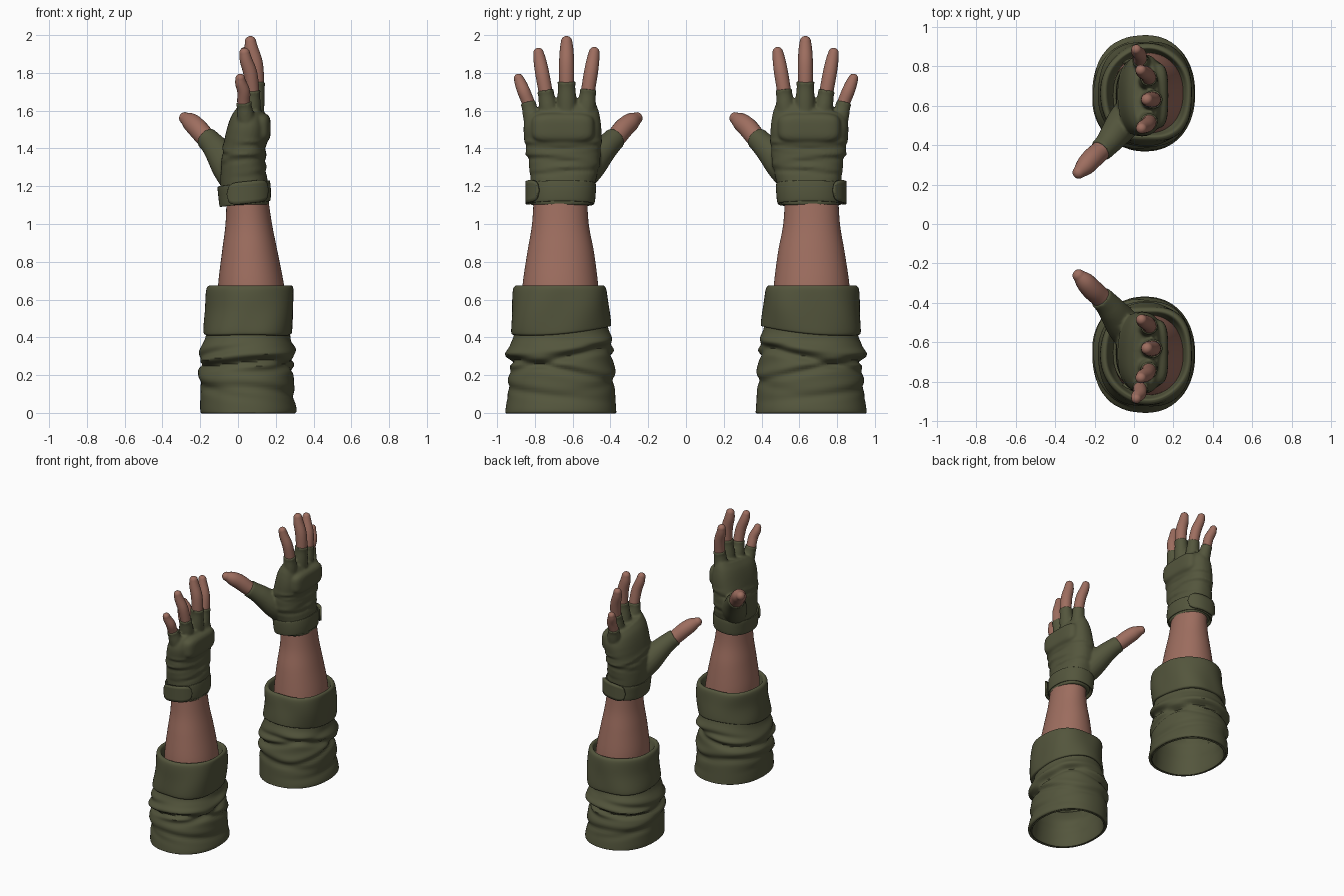
import bpy, bmesh, math
from mathutils import Vector

if "Cube" in bpy.data.objects:
    bpy.data.objects.remove(bpy.data.objects["Cube"])


def material(name, rgb):
    m = bpy.data.materials.new(name)
    m.diffuse_color = (*rgb, 1)
    m.use_nodes = True
    m.node_tree.nodes["Principled BSDF"].inputs["Base Color"].default_value = m.diffuse_color
    return m


OLIVE = material("olive cloth", (0.088, 0.092, 0.046))
SKIN = material("skin", (0.34, 0.155, 0.115))


def resample(rows, steps):
    """Catmull-Rom through rows of numbers."""
    out = []
    for i in range(len(rows) - 1):
        p = [rows[max(0, min(len(rows) - 1, i + k))] for k in (-1, 0, 1, 2)]
        for s in range(steps):
            t = s / steps
            out.append([0.5 * (2 * b + (c - a) * t + (2 * a - 5 * b + 4 * c - d) * t * t
                               + (3 * b - a - 3 * c + d) * t ** 3) for a, b, c, d in zip(*p)])
    out.append(list(rows[-1]))
    return out


def skin_rings(bm, rings, cap=True):
    """Bridge closed rings of points and cap both ends."""
    loops = [[bm.verts.new(p) for p in ring] for ring in rings]
    n = len(loops[0])
    for a, b in zip(loops, loops[1:]):
        for i in range(n):
            bm.faces.new((a[i], a[(i + 1) % n], b[(i + 1) % n], b[i]))
    if cap:
        bm.faces.new(loops[0][::-1])
        bm.faces.new(loops[-1])


def loft(bm, rows, n=56, steps=6, power=2.2, warp=None, cap=True):
    """Upright loft; each row is z, x min, x max, y min, y max."""
    rings = []
    for z, x0, x1, y0, y1 in resample(rows, steps):
        ring = []
        for i in range(n):
            a = 2 * math.pi * i / n
            c, s = math.cos(a), math.sin(a)
            r = (abs(c) ** power + abs(s) ** power) ** (-1 / power)
            off, dz = warp(a, z) if warp else (0, 0)
            ring.append(Vector(((x0 + x1) / 2 + c * (r * (x1 - x0) / 2 + off),
                                (y0 + y1) / 2 + s * (r * (y1 - y0) / 2 + off), z + dz)))
        rings.append(ring)
    skin_rings(bm, rings, cap)


def tube(bm, points, n=20, steps=5, round_tip=False):
    """Round tube along points of x, y, z, radius."""
    path = resample(points, steps)
    if round_tip:
        d = (Vector(path[-1][:3]) - Vector(path[-2][:3])).normalized()
        end, r = Vector(path[-1][:3]), path[-1][3]
        for k in range(1, 7):
            t = k / 6 * math.pi / 2 * 0.97
            path.append([*(end + d * r * math.sin(t)), r * math.cos(t)])
    rings = []
    for i, p in enumerate(path):
        d = (Vector(path[min(i + 1, len(path) - 1)][:3]) - Vector(path[max(i - 1, 0)][:3])).normalized()
        u = Vector((1, 0.3, 0)).cross(d).normalized()
        v = d.cross(u)
        rings.append([Vector(p[:3]) + p[3] * (u * math.cos(2 * math.pi * k / n)
                      + v * math.sin(2 * math.pi * k / n)) for k in range(n)])
    skin_rings(bm, rings)


def finish(name, bm, mat, remesh=0.0, thick=0.0):
    """Make the object and mirror it to the other arm."""
    bmesh.ops.recalc_face_normals(bm, faces=bm.faces[:])
    me = bpy.data.meshes.new(name)
    bm.to_mesh(me)
    bm.free()
    me.materials.append(mat)
    ob = bpy.data.objects.new(name, me)
    bpy.context.collection.objects.link(ob)
    if remesh:
        m = ob.modifiers.new("blend", 'REMESH')
        m.mode, m.voxel_size, m.use_smooth_shade = 'VOXEL', remesh, True
        m = ob.modifiers.new("soften", 'SMOOTH')
        m.factor, m.iterations = 0.5, 5
    if thick:
        m = ob.modifiers.new("thickness", 'SOLIDIFY')
        m.thickness, m.offset = thick, 0
    m = ob.modifiers.new("other_arm", 'MIRROR')
    m.use_axis = (False, True, False)
    m.use_mirror_merge = False
    bpy.ops.object.select_all(action='DESELECT')
    ob.select_set(True)
    bpy.context.view_layer.objects.active = ob
    me.shade_smooth() if remesh else bpy.ops.object.shade_smooth_by_angle(angle=math.radians(50))
    return ob


def creases(table):
    """Slanted folds: height, slant, slant direction, width, depth, side."""
    def depth(a, z):
        total = 0
        for z0, slant, a0, w, d, side in table:
            t = (z - z0 - slant * math.cos(a - a0)) / w
            fade = 0.5 + 0.5 * math.cos(a - side)
            total += d * fade * (0.7 * math.exp(-(t - 1.3) ** 2) - math.exp(-t * t * 2))
        return total
    return depth


# Loose sleeve, hollow from below
fold = creases([(0.29, 0.07, 1.6, 0.03, 0.022, 0.3), (0.22, 0.06, -1.4, 0.028, 0.020, -0.7),
                (0.28, 0.03, 0.5, 0.025, 0.022, -2.2), (0.13, 0.06, 2.2, 0.035, 0.014, 2.6),
                (0.33, 0.05, -0.5, 0.03, 0.018, 2.4), (0.10, 0.04, -2.0, 0.03, 0.010, -1.2)])
bm = bmesh.new()
loft(bm, [(0.52, -0.13, 0.26, -0.88, -0.44), (0.25, -0.165, 0.265, -0.90, -0.415),
          (0.02, -0.17, 0.28, -0.92, -0.40), (0.0, -0.185, 0.295, -0.94, -0.385),
          (0.0, -0.195, 0.305, -0.955, -0.37), (0.02, -0.20, 0.31, -0.955, -0.37),
          (0.10, -0.20, 0.295, -0.945, -0.375), (0.20, -0.205, 0.295, -0.935, -0.38),
          (0.28, -0.20, 0.287, -0.937, -0.385), (0.35, -0.19, 0.29, -0.935, -0.39),
          (0.41, -0.17, 0.275, -0.91, -0.405), (0.52, -0.15, 0.27, -0.90, -0.425)],
     n=80, steps=7, warp=lambda a, z: (fold(a, z) * min(1, z / 0.08), 0))
finish("sleeve", bm, OLIVE)

# Turned-up sleeve cuff
bm = bmesh.new()
loft(bm, [(0.47, -0.14, 0.25, -0.88, -0.44), (0.432, -0.158, 0.265, -0.90, -0.42),
          (0.428, -0.176, 0.282, -0.922, -0.405), (0.45, -0.18, 0.29, -0.93, -0.402),
          (0.55, -0.168, 0.298, -0.92, -0.408), (0.65, -0.166, 0.296, -0.91, -0.415),
          (0.674, -0.152, 0.284, -0.893, -0.43), (0.668, -0.135, 0.268, -0.88, -0.445),
          (0.63, -0.122, 0.255, -0.87, -0.458), (0.58, -0.10, 0.235, -0.85, -0.475)],
     n=72, power=2.3, warp=lambda a, z: (
         0.004 * math.sin(3 * a + 9 * z) + 0.003 * math.sin(5 * a - 14 * z),
         (0.02 * math.sin(a) - 0.008 * math.cos(2 * a)) * max(0, (0.66 - z) / 0.2)))
finish("rolled_cuff", bm, OLIVE)

# Bare forearm
bm = bmesh.new()
loft(bm, [(0.56, -0.105, 0.255, -0.87, -0.455), (0.68, -0.105, 0.243, -0.865, -0.465),
          (0.85, -0.085, 0.21, -0.84, -0.487), (1.0, -0.066, 0.18, -0.815, -0.515),
          (1.17, -0.06, 0.155, -0.805, -0.525)], power=2.1)
finish("forearm", bm, SKIN)

# Digits: glove base, glove opening, fingertip (x, y, z) and skin radius
digits = {"little": ((0.05, -0.80, 1.50), (0.03, -0.836, 1.645), (0.012, -0.886, 1.77), 0.034),
          "ring": ((0.07, -0.715, 1.54), (0.075, -0.745, 1.71), (0.035, -0.781, 1.905), 0.037),
          "middle": ((0.08, -0.63, 1.54), (0.098, -0.632, 1.755), (0.066, -0.632, 1.965), 0.040),
          "index": ((0.07, -0.535, 1.54), (0.077, -0.517, 1.715), (0.038, -0.486, 1.91), 0.037)}

# Fingerless glove: palm, thumb, finger stubs and knuckle pad blended together
wrinkle = creases([(1.27, 0.02, 1.0, 0.015, 0.010, 0.5), (1.32, 0.03, -1.0, 0.016, 0.010, -1.0),
                   (1.37, 0.03, 2.0, 0.015, 0.010, 3.0), (1.42, 0.012, 3.1, 0.012, 0.012, 0.0)])
bm = bmesh.new()
loft(bm, [(1.10, -0.075, 0.165, -0.812, -0.505), (1.20, -0.092, 0.16, -0.82, -0.485),
          (1.30, -0.09, 0.148, -0.83, -0.46), (1.40, -0.08, 0.148, -0.848, -0.45),
          (1.50, -0.06, 0.155, -0.86, -0.448), (1.57, -0.035, 0.142, -0.85, -0.46),
          (1.615, 0.0, 0.12, -0.825, -0.48)], power=2.4,
     warp=lambda a, z: (wrinkle(a, z), 0.25 * max(0, z - 1.5) * math.sin(a)))
tube(bm, [(0.0, -0.60, 1.20, 0.075), (-0.05, -0.52, 1.30, 0.088), (-0.105, -0.445, 1.385, 0.073),
          (-0.14, -0.402, 1.428, 0.063), (-0.17, -0.372, 1.457, 0.060)])
for base, mid, tip, r in digits.values():
    b, m = Vector(base), Vector(mid)
    tube(bm, [(*b, r + 0.014), (*b.lerp(m, 0.5), r + 0.012), (*b.lerp(m, 0.85), r + 0.006), (*m, r + 0.010)])
pad = bmesh.ops.create_icosphere(bm, subdivisions=4, radius=1)["verts"]
for v in pad:
    x, y, z = v.co
    k = (x ** 4 + y ** 4 + z ** 4) ** -0.25
    v.co = Vector((0.085 + 0.088 * x * k, -0.652 + 0.168 * y * k, 1.508 + 0.082 * z * k))
finish("glove", bm, OLIVE, remesh=0.008)

# Bare fingers and thumb
for name, (base, mid, tip, r) in digits.items():
    b, m, t = Vector(base), Vector(mid), Vector(tip)
    knuckle = m.lerp(t, 0.45) + Vector((0.008, 0, 0))
    bm = bmesh.new()
    tube(bm, [(*b.lerp(m, 0.7), r), (*m, r), (*knuckle, r * 1.0), (*m.lerp(t, 0.8), r * 0.9),
              (*t, r * 0.75)], round_tip=True)
    finish(name + "_finger", bm, SKIN)
bm = bmesh.new()
tube(bm, [(-0.13, -0.41, 1.42, 0.048), (-0.175, -0.367, 1.462, 0.052), (-0.215, -0.33, 1.507, 0.053),
          (-0.25, -0.292, 1.54, 0.048), (-0.28, -0.262, 1.56, 0.032)], round_tip=True)
finish("thumb", bm, SKIN)

# Wrist strap, tilted up towards the back of the hand
bm = bmesh.new()
tilt = lambda a, z: (0, 0.016 * math.cos(a))
loft(bm, [(1.13, -0.075, 0.15, -0.80, -0.51), (1.108, -0.09, 0.163, -0.815, -0.495),
          (1.112, -0.098, 0.172, -0.825, -0.484), (1.16, -0.104, 0.174, -0.828, -0.478),
          (1.205, -0.108, 0.17, -0.828, -0.477), (1.215, -0.102, 0.164, -0.822, -0.483),
          (1.20, -0.08, 0.145, -0.80, -0.50)], power=2.3, warp=tilt)
finish("wrist_strap", bm, OLIVE)

# Strap end tab with rounded tip, wrapped on the outer side
bm = bmesh.new()
cols = []
for i in range(25):
    t = i / 24
    a = math.radians(-125 + 85 * t)
    edge = abs(2 * t - 1)
    h = 0.056 * (1 - edge ** 6) ** 0.5 + 0.003
    c, s = math.cos(a), math.sin(a)
    r = (abs(c) ** 2.3 + abs(s) ** 2.3) ** (-1 / 2.3)
    cols.append([bm.verts.new((0.035 + 0.151 * c * r, -0.653 - 0.188 * -s * r,
                               1.166 + 0.016 * c + h * k / 3)) for k in range(-3, 4)])
for p, q in zip(cols, cols[1:]):
    for k in range(6):
        bm.faces.new((p[k], q[k], q[k + 1], p[k + 1]))
finish("strap_tab", bm, OLIVE, thick=0.016)
